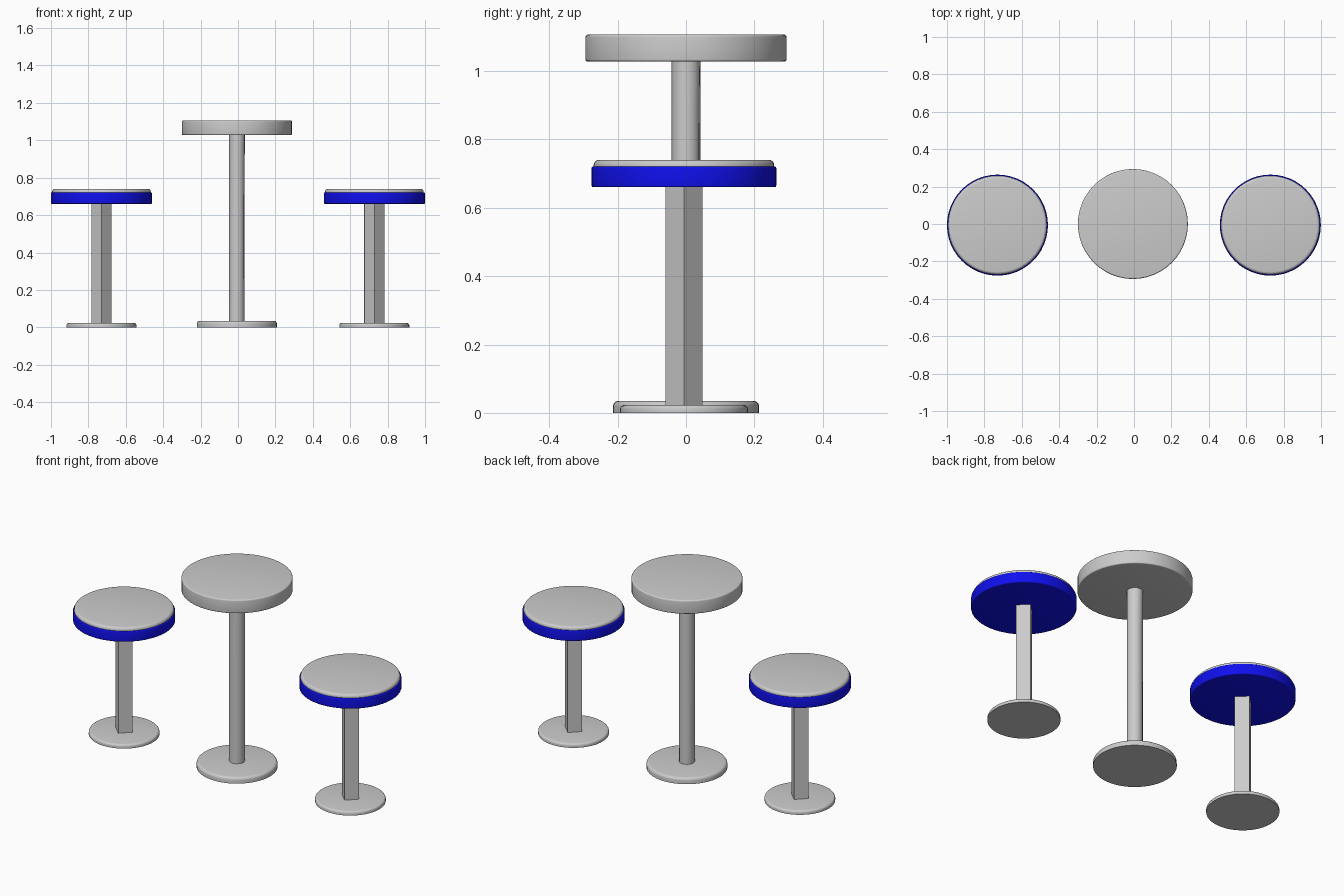
import bpy, bmesh
from math import cos, sin, pi, radians

if "Cube" in bpy.data.objects:
    bpy.data.objects.remove(bpy.data.objects["Cube"])


def lathe(name, profile, x, y, sides=48, turn=0.0, twist=0.0, smooth=True, color=None):
    """Stack rings (radius, z), cap both ends; twist turns each ring further."""
    bm = bmesh.new()
    rings = []
    for k, (r, z) in enumerate(profile):
        a0 = turn + twist * k
        rings.append([bm.verts.new((r * cos(a0 + 2 * pi * i / sides),
                                    r * sin(a0 + 2 * pi * i / sides), z))
                      for i in range(sides)])
    for a, b in zip(rings, rings[1:]):
        for i in range(sides):
            j = (i + 1) % sides
            bm.faces.new((a[i], a[j], b[j], b[i]))
    bm.faces.new(rings[0][::-1])
    bm.faces.new(rings[-1])
    mesh = bpy.data.meshes.new(name)
    bm.to_mesh(mesh)
    bm.free()
    obj = bpy.data.objects.new(name, mesh)
    obj.location = (x, y, 0)
    bpy.context.collection.objects.link(obj)
    if color:
        mesh.materials.append(color)
    if smooth:
        bpy.ops.object.select_all(action='DESELECT')
        obj.select_set(True)
        bpy.context.view_layer.objects.active = obj
        bpy.ops.object.shade_smooth_by_angle(angle=radians(35))
    return obj


def disc(r, z0, z1, top, bottom=0.0, steps=4):
    """Profile of a disc with rounded top and bottom rims."""
    pts = []
    if bottom:
        pts += [(r - bottom + bottom * sin(t), z0 + bottom - bottom * cos(t))
                for t in (pi / 2 * i / steps for i in range(steps + 1))]
    else:
        pts.append((r, z0))
    pts += [(r - top + top * cos(t), z1 - top + top * sin(t))
            for t in (pi / 2 * i / steps for i in range(steps + 1))]
    return pts


blue = bpy.data.materials.new("blue")
blue.diffuse_color = (0.005, 0.005, 0.85, 1)
blue.use_nodes = True
blue.node_tree.nodes["Principled BSDF"].inputs["Base Color"].default_value = blue.diffuse_color

# Tall round table
TX = -0.006
lathe("table_base", disc(0.214, 0, 0.035, 0.016), TX, 0)
lathe("table_pole", [(0.042, 0.03), (0.042, 0.88), (0.043, 1.035)], TX, 0,
      sides=12, twist=radians(4))
lathe("table_top", disc(0.294, 1.028, 1.107, 0.008, 0.006), TX, 0)

# Two matching stools
SY = -0.006
for side, x in (("left", -0.73), ("right", 0.729)):
    lathe(side + "_stool_base", disc(0.187, 0, 0.023, 0.012), x, SY)
    # square post, corners facing front and sides
    lathe(side + "_stool_post", [(0.054, 0.018), (0.054, 0.665)], x, SY,
          sides=4, smooth=False)
    lathe(side + "_seat_band", disc(0.27, 0.66, 0.721, 0.005, 0.005), x, SY, color=blue)
    lathe(side + "_seat_cushion", disc(0.264, 0.71, 0.74, 0.015), x, SY)
